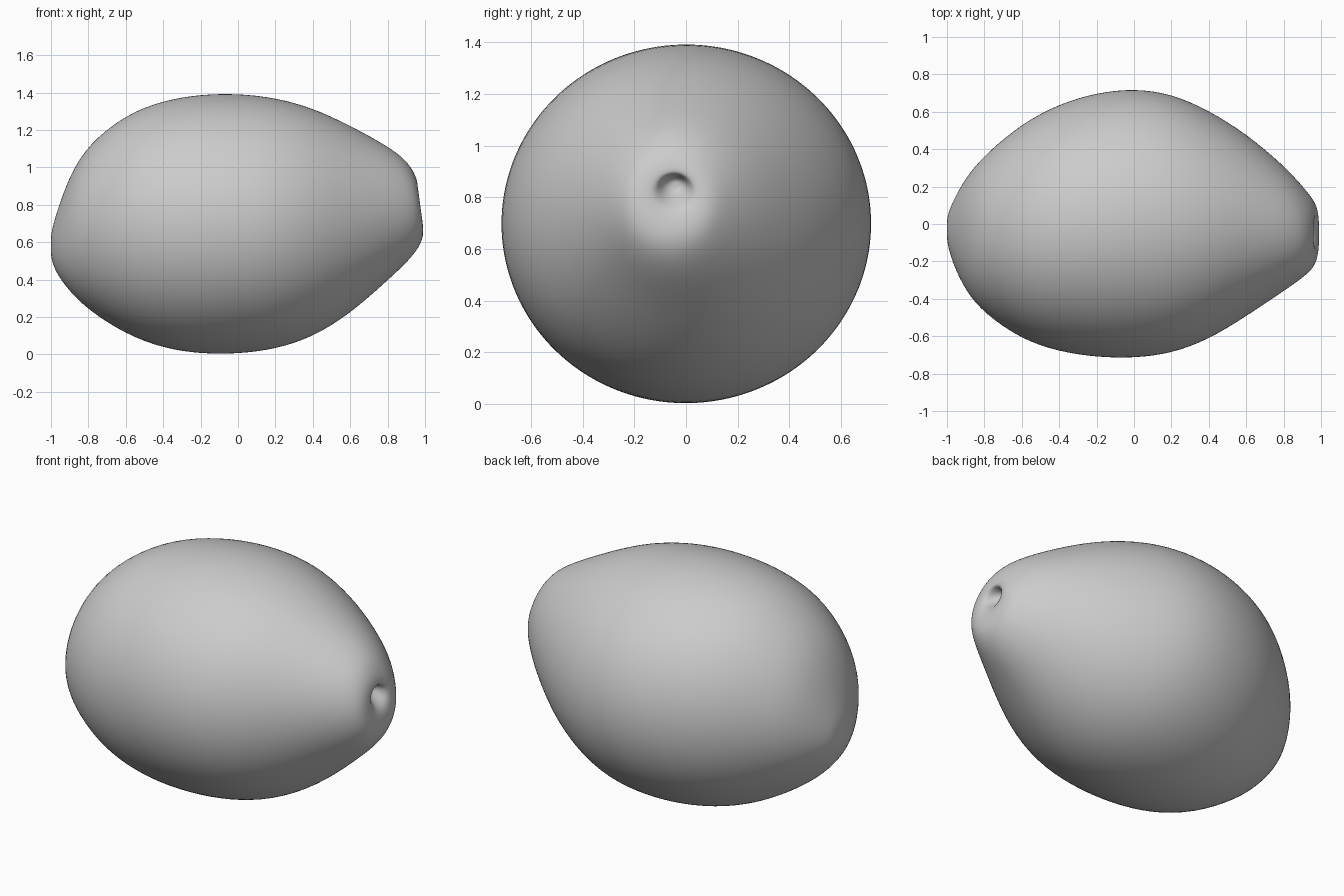
import bpy, bmesh
from math import sin, cos, pi

# Cross-sections along the fruit: x, tilt, y min, y max, z min, z max
STATIONS = [
    (-1.00, 0, -0.10, 0.04, 0.51, 0.65),
    (-0.97, 0, -0.21, 0.12, 0.43, 0.76),
    (-0.90, 0, -0.36, 0.25, 0.335, 0.96),
    (-0.80, 0, -0.48, 0.37, 0.235, 1.125),
    (-0.60, 0, -0.62, 0.54, 0.105, 1.285),
    (-0.40, 0, -0.685, 0.645, 0.03, 1.36),
    (-0.20, 0, -0.715, 0.705, 0.00, 1.393),
    (0.00, 0, -0.72, 0.727, 0.00, 1.397),
    (0.20, 0, -0.695, 0.70, 0.025, 1.375),
    (0.40, 0, -0.62, 0.61, 0.09, 1.32),
    (0.60, 0, -0.495, 0.485, 0.215, 1.225),
    (0.80, 0, -0.36, 0.315, 0.395, 1.115),
    (0.90, -0.03, -0.29, 0.205, 0.495, 1.045),
    (0.955, -0.10, -0.24, 0.135, 0.58, 0.985),
    (0.975, -0.14, -0.19, 0.09, 0.65, 0.94),
    # stem dimple
    (0.973, -0.13, -0.135, 0.045, 0.73, 0.90),
    (0.958, -0.10, -0.11, 0.02, 0.765, 0.89),
    (0.915, 0, -0.085, 0.00, 0.81, 0.88),
    (0.90, 0, -0.06, -0.02, 0.83, 0.865),
]
SEGMENTS = 40

bm = bmesh.new()
rings = []
for x, tilt, y0, y1, z0, z1 in STATIONS:
    cy, cz, ry, rz = (y0 + y1) / 2, (z0 + z1) / 2, (y1 - y0) / 2, (z1 - z0) / 2
    ring = []
    for i in range(SEGMENTS):
        a = 2 * pi * i / SEGMENTS
        ring.append(bm.verts.new((x + tilt * rz * sin(a), cy + ry * cos(a), cz + rz * sin(a))))
    rings.append(ring)

# Skin between neighbouring rings
for a, b in zip(rings, rings[1:]):
    for i in range(SEGMENTS):
        j = (i + 1) % SEGMENTS
        bm.faces.new((a[i], a[j], b[j], b[i]))

# Close the blunt end and the dimple floor
for ring in (rings[0], rings[-1]):
    cap = bm.faces.new(ring)
    bmesh.ops.poke(bm, faces=[cap])
bmesh.ops.recalc_face_normals(bm, faces=bm.faces)

mesh = bpy.data.meshes.new("fruit")
bm.to_mesh(mesh)
bm.free()
mesh.shade_smooth()
fruit = bpy.data.objects.new("fruit", mesh)
bpy.context.collection.objects.link(fruit)
sub = fruit.modifiers.new("smooth_skin", 'SUBSURF')
sub.levels = sub.render_levels = 2
